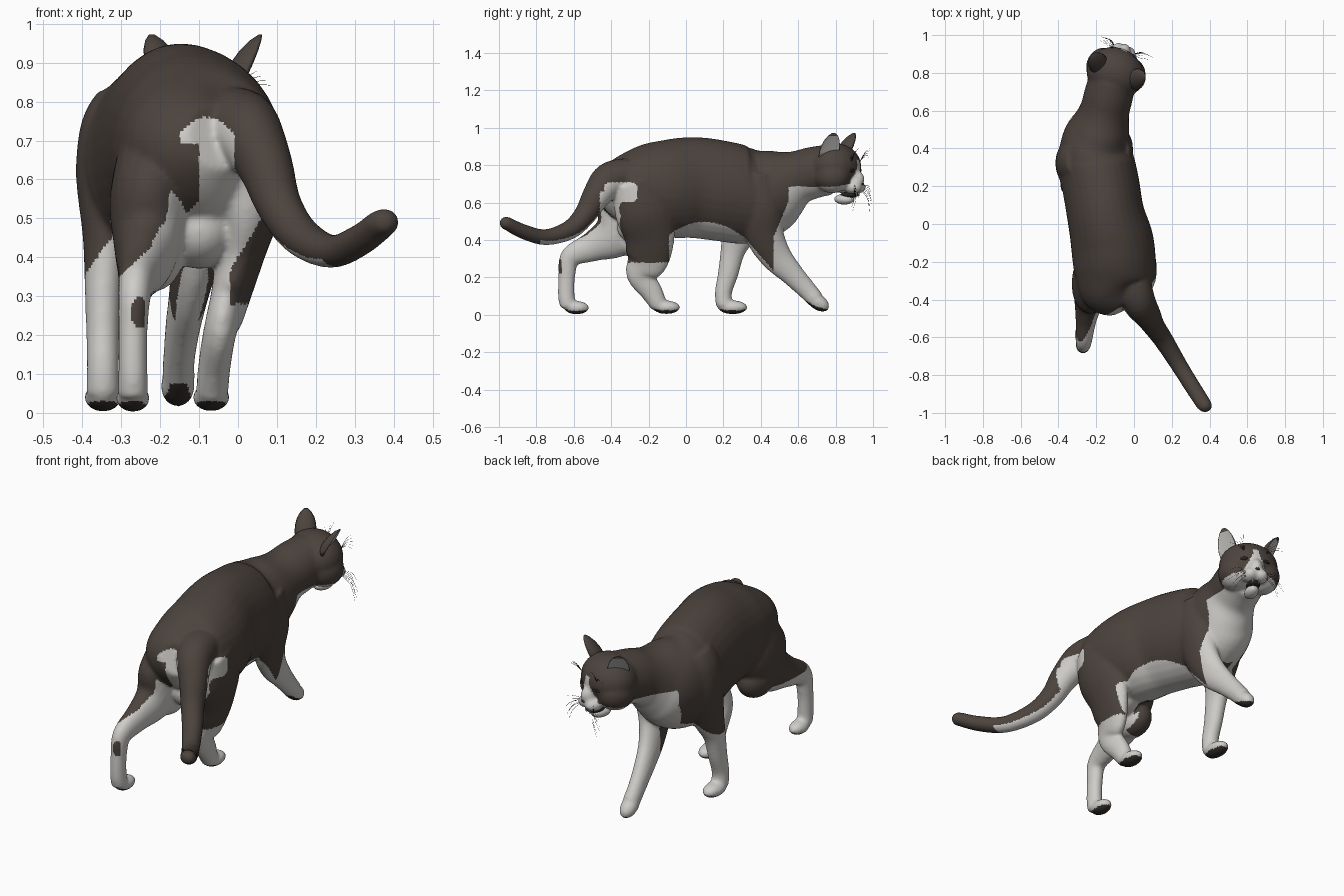
import bpy, bmesh, math, random
from mathutils import Vector, Matrix

if "Cube" in bpy.data.objects:
    bpy.data.objects.remove(bpy.data.objects["Cube"])

random.seed(3)


def material(name, rgb):
    m = bpy.data.materials.new(name)
    m.diffuse_color = (*rgb, 1)
    m.use_nodes = True
    m.node_tree.nodes["Principled BSDF"].inputs["Base Color"].default_value = m.diffuse_color
    return m


DARK = material("dark_fur", (0.072, 0.056, 0.047))
WHITE = material("white_fur", (0.62, 0.61, 0.585))
PAD = material("paw_pad", (0.035, 0.028, 0.025))
INNER = material("ear_inside", (0.55, 0.53, 0.51))
BLACK = material("eye_black", (0.02, 0.017, 0.015))

# The head is turned a little towards +x
FWD, SIDE = Vector((0.37, 0.929, 0)), Vector((0.929, -0.37, 0))
YAW = -math.atan2(0.37, 0.929)


def head_pos(s, f, z):
    return Vector((-0.10, 0.80, z)) + SIDE * s + FWD * f


def finish(name, bm, mats):
    bmesh.ops.recalc_face_normals(bm, faces=bm.faces)
    for f in bm.faces:
        f.smooth = True
    me = bpy.data.meshes.new(name)
    bm.to_mesh(me)
    bm.free()
    for m in mats:
        me.materials.append(m)
    ob = bpy.data.objects.new(name, me)
    bpy.context.collection.objects.link(ob)
    return ob


def tube(bm, pts, sides=20, steps=5):
    """Smooth tube through (x, y, z, side radius, other radius)."""
    rows = [Vector(p) for p in pts]
    path = []
    for i in range(len(rows) - 1):
        a, b, c, d = rows[max(i - 1, 0)], rows[i], rows[i + 1], rows[min(i + 2, len(rows) - 1)]
        for k in range(steps):
            t = k / steps
            path.append(0.5 * (2 * b + (c - a) * t + (2 * a - 5 * b + 4 * c - d) * t * t
                               + (3 * b - a - 3 * c + d) * t ** 3))
    path.append(rows[-1])
    rings = []
    for i, p in enumerate(path):
        t = (path[min(i + 1, len(path) - 1)] - path[max(i - 1, 0)]).to_3d().normalized()
        ref = Vector((1, 0, 0)) if abs(t.x) < 0.85 else Vector((0, 0, 1))
        u = (ref - t * ref.dot(t)).normalized()
        v = t.cross(u)
        rings.append([bm.verts.new(Vector(p[:3]) + u * p[3] * math.cos(a) + v * p[4] * math.sin(a))
                      for a in (2 * math.pi * k / sides for k in range(sides))])
    for r, q in zip(rings, rings[1:]):
        for k in range(sides):
            bm.faces.new((r[k], r[(k + 1) % sides], q[(k + 1) % sides], q[k]))
    bm.faces.new(rings[0][::-1])
    bm.faces.new(rings[-1])


def ball(bm, centre, radii, yaw=0.0, tilt=0.0):
    mat = (Matrix.Translation(centre) @ Matrix.Rotation(yaw, 4, 'Z')
           @ Matrix.Rotation(tilt, 4, 'X') @ Matrix.Diagonal((*radii, 1)))
    bmesh.ops.create_uvsphere(bm, u_segments=24, v_segments=16, radius=1, matrix=mat)


bm = bmesh.new()
# Torso and neck
tube(bm, [(-.05, -.44, .71, .09, .085), (-.09, -.36, .692, .185, .172), (-.10, -.25, .68, .215, .23),
          (-.115, -.10, .675, .22, .262), (-.15, .05, .68, .205, .27), (-.175, .20, .66, .205, .268),
          (-.20, .32, .64, .205, .26), (-.20, .43, .66, .185, .24), (-.175, .52, .70, .155, .195),
          (-.155, .60, .735, .132, .145), (-.135, .68, .76, .13, .138), (-.115, .76, .775, .125, .135)], 32)
# Tail
tube(bm, [(-.01, -.31, .75, .10, .09), (.025, -.41, .72, .09, .095), (.07, -.48, .635, .072, .076),
          (.105, -.54, .535, .059, .06), (.16, -.62, .455, .052, .052), (.24, -.75, .415, .045, .043),
          (.315, -.87, .445, .043, .04), (.37, -.955, .488, .042, .036)])
ball(bm, (.375, -.962, .49), (.04, .036, .036))
# Left hind leg, pushed back, with its knee
tube(bm, [(-.20, -.27, .70, .10, .13), (-.225, -.31, .55, .105, .17), (-.235, -.38, .43, .085, .13),
          (-.253, -.50, .365, .057, .082), (-.265, -.615, .31, .043, .058), (-.27, -.637, .21, .038, .045),
          (-.27, -.64, .10, .038, .045), (-.27, -.63, .045, .04, .042)])
ball(bm, (-.225, -.28, .405), (.085, .12, .095))
ball(bm, (-.27, -.585, .038), (.044, .068, .036))
# Groin between the thighs
ball(bm, (-.10, -.24, .47), (.10, .13, .10))
# Right hind leg, under the body
tube(bm, [(.01, -.26, .70, .11, .14), (.022, -.22, .55, .095, .16), (.005, -.195, .41, .065, .135),
          (-.022, -.21, .29, .05, .115), (-.045, -.245, .215, .043, .075), (-.06, -.185, .125, .042, .06),
          (-.067, -.145, .05, .042, .046)])
ball(bm, (-.069, -.105, .04), (.048, .075, .036))
# Left front leg, standing
tube(bm, [(-.29, .34, .81, .07, .10), (-.31, .33, .73, .095, .12), (-.32, .32, .60, .097, .13),
          (-.335, .285, .45, .065, .10), (-.345, .25, .34, .05, .067), (-.347, .225, .22, .044, .055),
          (-.347, .20, .12, .042, .046), (-.347, .205, .05, .044, .045)])
ball(bm, (-.347, .25, .04), (.048, .08, .037))
# Right front leg, reaching forward
tube(bm, [(-.10, .38, .75, .08, .10), (-.09, .40, .58, .085, .12), (-.105, .42, .43, .067, .105),
          (-.125, .48, .315, .052, .085), (-.142, .565, .22, .045, .064), (-.152, .645, .135, .041, .052),
          (-.153, .69, .085, .042, .048)])
ball(bm, (-.155, .705, .068), (.044, .07, .042), 0, -.6)
# Skull, cheeks, muzzle and chin
ball(bm, head_pos(0, 0, .792), (.155, .135, .125), YAW)
for s in (-1, 1):
    ball(bm, head_pos(s * .075, .01, .74), (.087, .10, .09), YAW)
    ball(bm, head_pos(s * .028, .108, .682), (.042, .052, .036), YAW)
ball(bm, head_pos(0, .10, .725), (.042, .065, .055), YAW)
ball(bm, head_pos(0, .05, .618), (.037, .06, .03), YAW)
cat = finish("body", bm, [DARK, WHITE, PAD])

# Blend the parts into one smooth skin
rm = cat.modifiers.new("blend", 'REMESH')
rm.mode = 'VOXEL'
rm.voxel_size = 0.008
sm = cat.modifiers.new("soften", 'SMOOTH')
sm.factor, sm.iterations = 0.5, 14
skin = bpy.data.meshes.new_from_object(cat.evaluated_get(bpy.context.evaluated_depsgraph_get()))
cat.modifiers.clear()
cat.data = skin
if not skin.materials:
    for m in (DARK, WHITE, PAD):
        skin.materials.append(m)


def coat(p, n):
    """0 dark fur, 1 white fur, 2 paw pad."""
    x, y, z = p
    d = p - Vector((-.10, .80, 0))
    f, s = d.dot(FWD), abs(d.dot(SIDE))
    if n.z < -.55 and (z < .03 or (y > .6 and z < .075)):
        return 2
    if y < -.46 and x > -.01 and z > .36:                       # tail
        return int(n.z < -.5 and y > -.78)
    if y > .55 and z > .5:                                      # face and throat
        blaze = f > .07 and z < .83 and s < .016 + max(0, .80 - z) * .5
        return int(z < .685 + max(0, f - .06) * .35 or blaze)
    if y > .47 + max(0, z - .42) * .42:                         # chest and forearm
        return 1
    if y > .30 and x > -.22 and z < .42:                        # right elbow
        return int(z < .37 - (y - .35) * 1.15)
    if y > .15 and x < -.27:                                    # left foreleg
        return int(z < .36 + (x + .39) * 1.4)
    if y > -.09:                                                # belly
        return int(z < .497 - 1.9 * (y - .10) ** 2 or z < .26)
    if -.16 < x < -.02 and z < .50:                             # groin
        return 1
    if x < -.10 and z < .69:                                    # left hind leg
        if ((x + .253) / .022) ** 2 + ((z - .258) / .04) ** 2 < 1 and n.y < -.6:
            return 0
        return int(z < .27 or (n.x > .6 and z < .58)
                   or (y < -.28 and z < .345 + (x + .31) * .95))
    # Seat, under the tail
    edge = .76 - 9 * (x + .08) ** 2
    rump = y < -.30 and -.15 < x < (z - .4) * .6 and z < edge
    patch = x > 0 and ((y + .35) / .09) ** 4 + ((z - .655) / .055) ** 4 < 1
    back = y < -.355 and z < .66
    return int(z < .28 or rump or patch or back or (n.x < -.4 and z < .5))


for poly in skin.polygons:
    poly.use_smooth = True
    poly.material_index = coat(poly.center, poly.normal)


# Ears: cupped tapering shells with a pale hollow
def ear(name, base, tip, facing):
    up = (tip - base)
    nrm = Vector((math.sin(facing), math.cos(facing), 0))
    wide = nrm.cross(Vector((0, 0, 1))).normalized()
    b = bmesh.new()
    rings = []
    for t, w in ((-.25, .05), (0, .054), (.3, .052), (.6, .043), (.85, .027), (1, .009)):
        ring = []
        for k in range(24):
            a = 2 * math.pi * k / 24
            depth = math.sin(a) * w * (.85 if math.sin(a) < 0 else -.1)
            ring.append(b.verts.new(base + up * t + wide * w * math.cos(a) + nrm * depth))
        rings.append(ring)
    for r, q in zip(rings, rings[1:]):
        for k in range(24):
            fc = b.faces.new((r[k], r[(k + 1) % 24], q[(k + 1) % 24], q[k]))
            fc.material_index = int(1 <= k <= 10 and q is not rings[-1])
    b.faces.new(rings[0])
    b.faces.new(rings[-1])
    finish(name, b, [DARK, INNER])


ear("right_ear", Vector((.012, .765, .87)), Vector((.06, .79, .972)), math.radians(75))
ear("left_ear", Vector((-.19, .85, .875)), Vector((-.222, .90, .972)), math.radians(-38))

# Eyes, nose and mouth
for s, side in ((-1, "left"), (1, "right")):
    b = bmesh.new()
    ball(b, head_pos(s * .062, .112, .772), (.025, .012, .011), YAW - s * .5)
    finish(side + "_eye", b, [BLACK])
    b = bmesh.new()
    tube(b, [(*head_pos(s * .017, .128, .65), .005, .005), (*head_pos(s * .017, .125, .626), .001, .001)], 8)
    finish(side + "_tooth", b, [WHITE])
b = bmesh.new()
ball(b, head_pos(0, .155, .70), (.012, .007, .007), YAW)
finish("nose", b, [PAD])
b = bmesh.new()
ball(b, head_pos(0, .08, .642), (.035, .05, .017), YAW)
finish("mouth", b, [BLACK])

# Whiskers on the muzzle and brows
b = bmesh.new()
for s in (-1, 1):
    for i in range(7):
        a, e = head_pos(s * .05, .125, .69 - i * .004), head_pos(s * random.uniform(.11, .16), .15, .67 - i * .02)
        mid = (a + e) / 2 + FWD * .015 + Vector((0, 0, .012))
        tube(b, [(*a, .0008, .0008), (*mid, .0008, .0008), (*e, .0004, .0004)], 4, 3)
    for i in range(5):
        a, e = head_pos(s * .06, .115, .82), head_pos(s * (.08 + i * .016), .165 - i * .008, .89 - i * .012)
        mid = (a + e) / 2 + Vector((0, 0, .012))
        tube(b, [(*a, .0008, .0008), (*mid, .0008, .0008), (*e, .0004, .0004)], 4, 3)
finish("whiskers", b, [BLACK])
